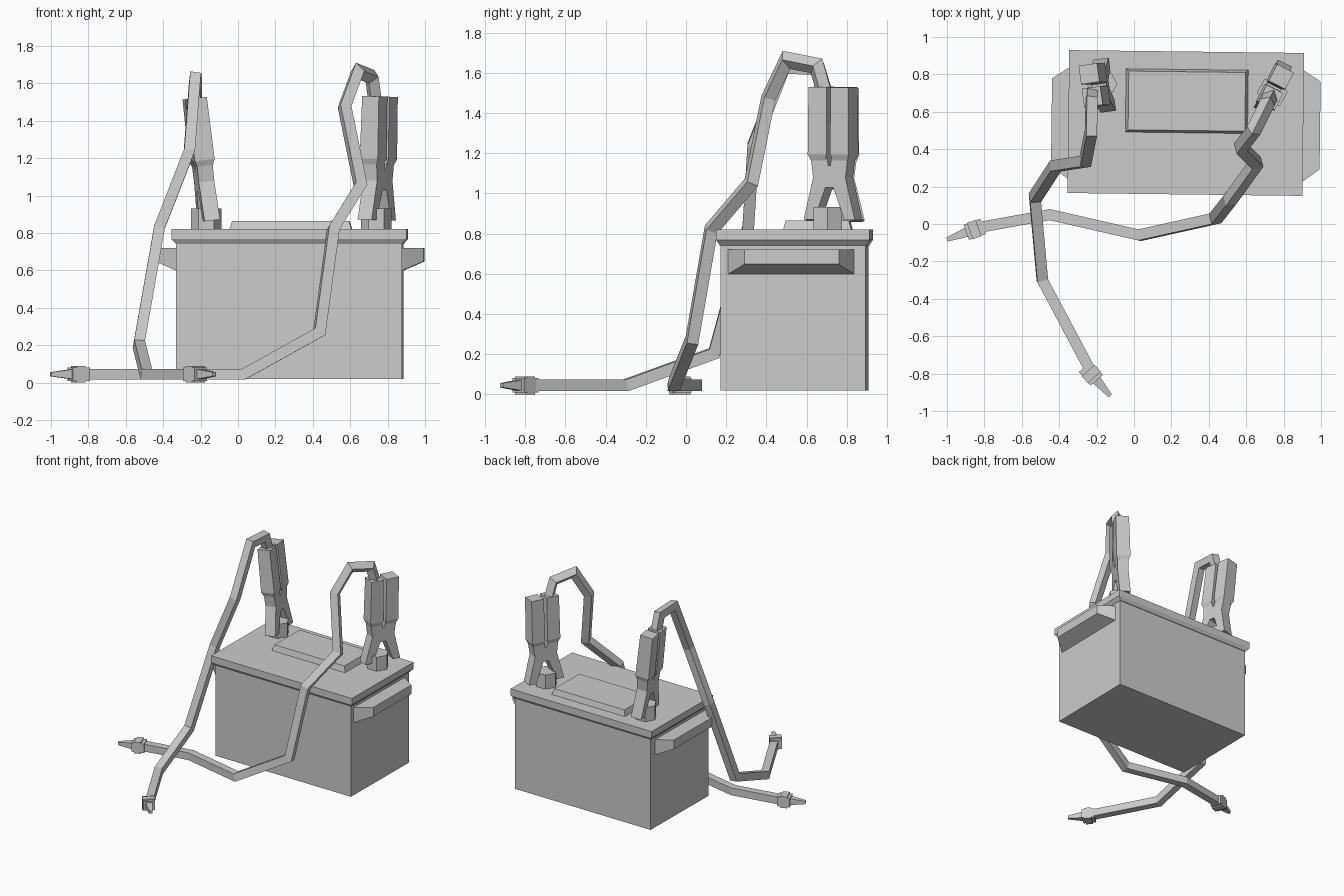
import bpy, bmesh
from math import radians, cos, sin, pi
from mathutils import Vector, Matrix

if "Cube" in bpy.data.objects:
    bpy.data.objects.remove(bpy.data.objects["Cube"])


def loft(name, rings, matrix=Matrix()):
    """Skin matching rings of points and cap both ends."""
    bm = bmesh.new()
    vs = [[bm.verts.new(matrix @ Vector(p)) for p in r] for r in rings]
    n = len(vs[0])
    for a, b in zip(vs, vs[1:]):
        for i in range(n):
            j = (i + 1) % n
            bm.faces.new((a[i], a[j], b[j], b[i]))
    bm.faces.new(vs[0][::-1])
    bm.faces.new(vs[-1])
    bmesh.ops.recalc_face_normals(bm, faces=bm.faces)
    me = bpy.data.meshes.new(name)
    bm.to_mesh(me)
    bm.free()
    ob = bpy.data.objects.new(name, me)
    bpy.context.collection.objects.link(ob)
    return ob


def rect(hx, hy, z, cx=0, cy=0):
    return [(cx - hx, cy - hy, z), (cx + hx, cy - hy, z),
            (cx + hx, cy + hy, z), (cx - hx, cy + hy, z)]


def sweep(name, pts, h):
    """Mitred square tube along a path; starts level at the first point."""
    pts = [Vector(p) for p in pts]
    d = (pts[1] - pts[0]).normalized()
    side = d.cross(Vector((0, 0, 1))).normalized()
    up = side.cross(d)
    offs = [(side * a + up * b) * h for a, b in ((-1, -1), (1, -1), (1, 1), (-1, 1))]
    rings = [[pts[0] + o for o in offs]]
    for i in range(1, len(pts)):
        d1 = (pts[i + 1] - pts[i]).normalized() if i + 1 < len(pts) else d
        b = (d + d1).normalized()
        offs = [o - d * (o.dot(b) / d.dot(b)) for o in offs]
        rings.append([pts[i] + o for o in offs])
        offs = [o - d1 * o.dot(d1) for o in offs]
        d = d1
    return loft(name, rings)


# Battery case, lid and raised panel, turned very slightly
B = Matrix.Translation((0.277, 0.54, 0)) @ Matrix.Rotation(radians(-0.7), 4, 'Z')
loft("battery_case", [rect(0.603, 0.36, 0.02), rect(0.603, 0.36, 0.75)], B)
loft("battery_lid", [rect(0.605, 0.365, 0.742), rect(0.628, 0.382, 0.768),
                     rect(0.628, 0.382, 0.82)], B)
loft("lid_panel", [rect(0.33, 0.172, 0.81, 0.004, 0.117),
                   rect(0.312, 0.157, 0.865, 0.004, 0.117)], B)

# Carry ledges on both ends
for side, label in ((-1, "left"), (1, "right")):
    inner, outer = side * 0.595, side * 0.718
    loft(label + "_carry_ledge", [
        [(inner, -0.33, 0.595), (inner, 0.31, 0.595), (inner, 0.31, 0.72), (inner, -0.33, 0.72)],
        [(outer, -0.24, 0.648), (outer, 0.23, 0.648), (outer, 0.23, 0.72), (outer, -0.24, 0.72)]], B)

# Hexagonal terminal posts
for label, x, y in (("left", -0.17, 0.75), ("right", 0.74, 0.705)):
    loft(label + "_terminal", [[(x + 0.082 * cos(k * pi / 3), y + 0.082 * sin(k * pi / 3), z)
                                for k in range(6)] for z in (0.81, 0.932)])

# Spring clamps: arched jaws with two grips above
half = [(0.022, 0.16), (0.085, 0.0), (0.143, 0.0), (0.09, 0.21), (0.105, 0.32), (0.015, 0.32), (0.006, 0.27)]
jaw = half + [(-u, z) for u, z in reversed(half)]
for label, base, tilt, turn in (("left", (-0.157, 0.742, 0.865), -6.5, 8),
                                ("right", (0.742, 0.732, 0.87), 1.5, -27)):
    M = (Matrix.Translation(base) @ Matrix.Rotation(radians(tilt), 4, 'Y')
         @ Matrix.Rotation(radians(turn), 4, 'Z'))
    loft(label + "_clamp_jaws", [[(x, u, z) for u, z in jaw] for x in (-0.042, 0.042)], M)
    for s, end in ((-1, "front"), (1, "back")):
        loft(f"{label}_clamp_{end}_grip", [
            rect(0.042, 0.04, 0.295, 0, s * 0.062), rect(0.054, 0.052, 0.325, 0, s * 0.062),
            rect(0.05, 0.05, 0.66, 0, s * 0.062)], M)

# Cables, listed from plug end to clamp
sweep("left_cable", [(-0.24, -0.77, 0.045), (-0.49, -0.30, 0.045), (-0.53, 0.14, 0.205),
                     (-0.42, 0.31, 0.83), (-0.26, 0.335, 1.24), (-0.23, 0.49, 1.63),
                     (-0.227, 0.66, 1.62), (-0.225, 0.70, 1.49)], 0.029)
sweep("right_cable", [(-0.81, -0.015, 0.045), (-0.45, 0.05, 0.045), (0.03, -0.06, 0.045),
                      (0.435, 0.03, 0.27), (0.51, 0.125, 0.82), (0.655, 0.325, 1.055),
                      (0.57, 0.41, 1.475), (0.64, 0.50, 1.665), (0.715, 0.65, 1.635),
                      (0.735, 0.69, 1.49)], 0.029)

# Plugs with tapered tips
for label, x, y, turn in (("left", -0.232, -0.798, -49), ("right", -0.85, -0.028, 200)):
    M = Matrix.Translation((x, y, 0.045)) @ Matrix.Rotation(radians(turn), 4, 'Z')

    def section(px, w, h):
        return [(px, -w, -h), (px, w, -h), (px, w, h), (px, -w, h)]

    loft(label + "_plug_body", [section(-0.046, 0.043, 0.036), section(0.05, 0.043, 0.045)][:1]
         + [section(0.05, 0.043, 0.036)], M)
    loft(label + "_plug_tip", [section(0.045, 0.026, 0.026), section(0.16, 0.011, 0.011)], M)
    loft(label + "_plug_collar", [section(-0.02, 0.046, 0.045), section(0.03, 0.046, 0.045)], M)
